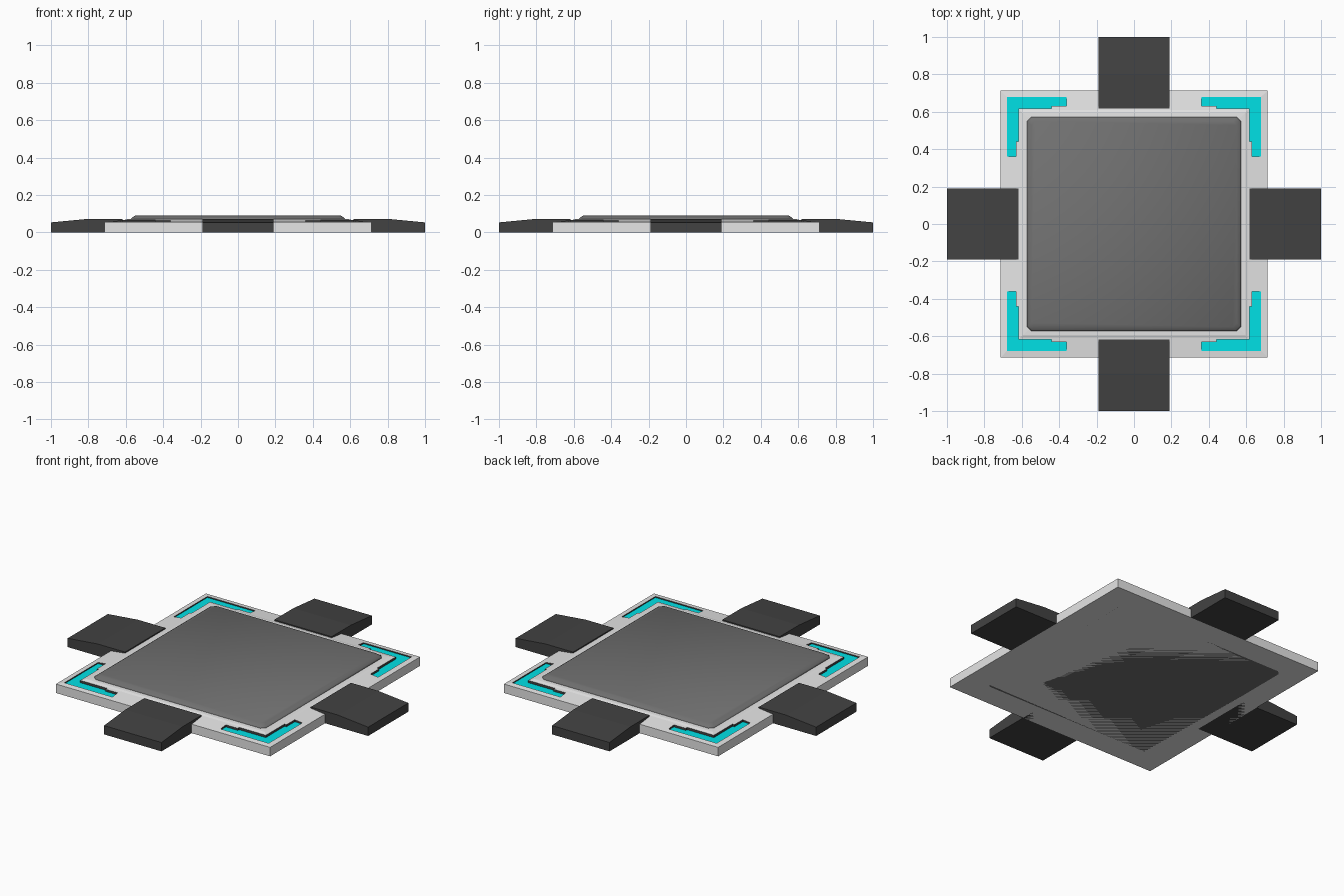
import bpy, bmesh, math
from mathutils import Matrix

if "Cube" in bpy.data.objects:
    bpy.data.objects.remove(bpy.data.objects["Cube"])


def material(name, rgb):
    m = bpy.data.materials.new(name)
    m.diffuse_color = (*rgb, 1)
    m.use_nodes = True
    m.node_tree.nodes["Principled BSDF"].inputs["Base Color"].default_value = m.diffuse_color
    return m


LIGHT = material("light grey", (0.79, 0.79, 0.79))
CHAR = material("charcoal", (0.055, 0.055, 0.055))
GREY = material("panel grey", (0.165, 0.165, 0.165))
CYAN = material("cyan", (0.0, 0.75, 0.79))


def make(name, bm, *mats):
    bmesh.ops.recalc_face_normals(bm, faces=bm.faces)
    me = bpy.data.meshes.new(name)
    bm.to_mesh(me)
    bm.free()
    for m in mats:
        me.materials.append(m)
    ob = bpy.data.objects.new(name, me)
    bpy.context.collection.objects.link(ob)
    return ob


def loft(bm, rings):
    """Skin a stack of equal-length point rings and cap both ends."""
    vs = [[bm.verts.new(p) for p in r] for r in rings]
    n = len(vs[0])
    for a, b in zip(vs, vs[1:]):
        for i in range(n):
            j = (i + 1) % n
            bm.faces.new((a[i], a[j], b[j], b[i]))
    bm.faces.new(vs[0][::-1])
    bm.faces.new(vs[-1])


def square(r, z):
    return [(-r, -r, z), (r, -r, z), (r, r, z), (-r, r, z)]


def cut_square(r, z, c):
    k = r - c
    return [(-k, -r, z), (k, -r, z), (r, -k, z), (r, k, z),
            (k, r, z), (-k, r, z), (-r, k, z), (-r, -k, z)]


# Base frame: sloping rim with a raised lip around the panel seat
bm = bmesh.new()
loft(bm, [square(r, z) for r, z in
          ((0.713, 0), (0.713, 0.054), (0.61, 0.066), (0.594, 0.070), (0.57, 0.071))])
frame = make("base_frame", bm, LIGHT)

# Corner slot cutters: stepped L prisms
FLOOR = 0.051
L_SHAPE = [(0.36, 0.68), (0.36, 0.63), (0.44, 0.63), (0.44, 0.618), (0.618, 0.618),
           (0.618, 0.44), (0.63, 0.44), (0.63, 0.36), (0.68, 0.36), (0.68, 0.68)]
bm = bmesh.new()
for k in range(4):
    c, s = round(math.cos(k * math.pi / 2)), round(math.sin(k * math.pi / 2))
    pts = [(x * c - y * s, x * s + y * c) for x, y in L_SHAPE]
    loft(bm, [[(x, y, z) for x, y in pts] for z in (FLOOR, 0.12)])
cutter = make("slot_cutter", bm, LIGHT)
cutter.hide_render = True
mod = frame.modifiers.new("slots", "BOOLEAN")
mod.operation = "DIFFERENCE"
mod.solver = "EXACT"
mod.object = cutter
deps = bpy.context.evaluated_depsgraph_get()
cut = bpy.data.meshes.new_from_object(frame.evaluated_get(deps))
frame.modifiers.clear()
frame.data = cut
bpy.data.objects.remove(cutter)
cut.materials.clear()
for m in (LIGHT, CHAR, CYAN):
    cut.materials.append(m)

# Slot floors are cyan, slot walls are charcoal
for p in cut.polygons:
    x, y, z = p.center
    p.material_index = 0
    if p.normal.z > 0.99 and abs(z - FLOOR) < 0.001:
        p.material_index = 2
    elif abs(p.normal.z) < 0.01 and max(abs(x), abs(y)) < 0.7:
        p.material_index = 1

# Centre panel with clipped corners and bevelled edge, reaching down to the underside
bm = bmesh.new()
loft(bm, [cut_square(r, z, 0.022) for r, z in
          ((0.57, 0), (0.57, 0.06), (0.572, 0.074), (0.566, 0.079), (0.55, 0.09))])
panel = make("centre_panel", bm, GREY)
for p in panel.data.polygons:
    p.use_smooth = p.center.z > 0.06

# Four ramp blocks, one per side
PROFILE = [(0.618, 0.0), (1.0, 0.0), (1.0, 0.053), (0.8, 0.072), (0.618, 0.072)]
for k, side in enumerate(("right", "back", "left", "front")):
    bm = bmesh.new()
    loft(bm, [[(x, y, z) for x, z in PROFILE] for y in (-0.191, 0.191)])
    bm.transform(Matrix.Rotation(k * math.pi / 2, 4, "Z"))
    make("ramp_" + side, bm, CHAR)
